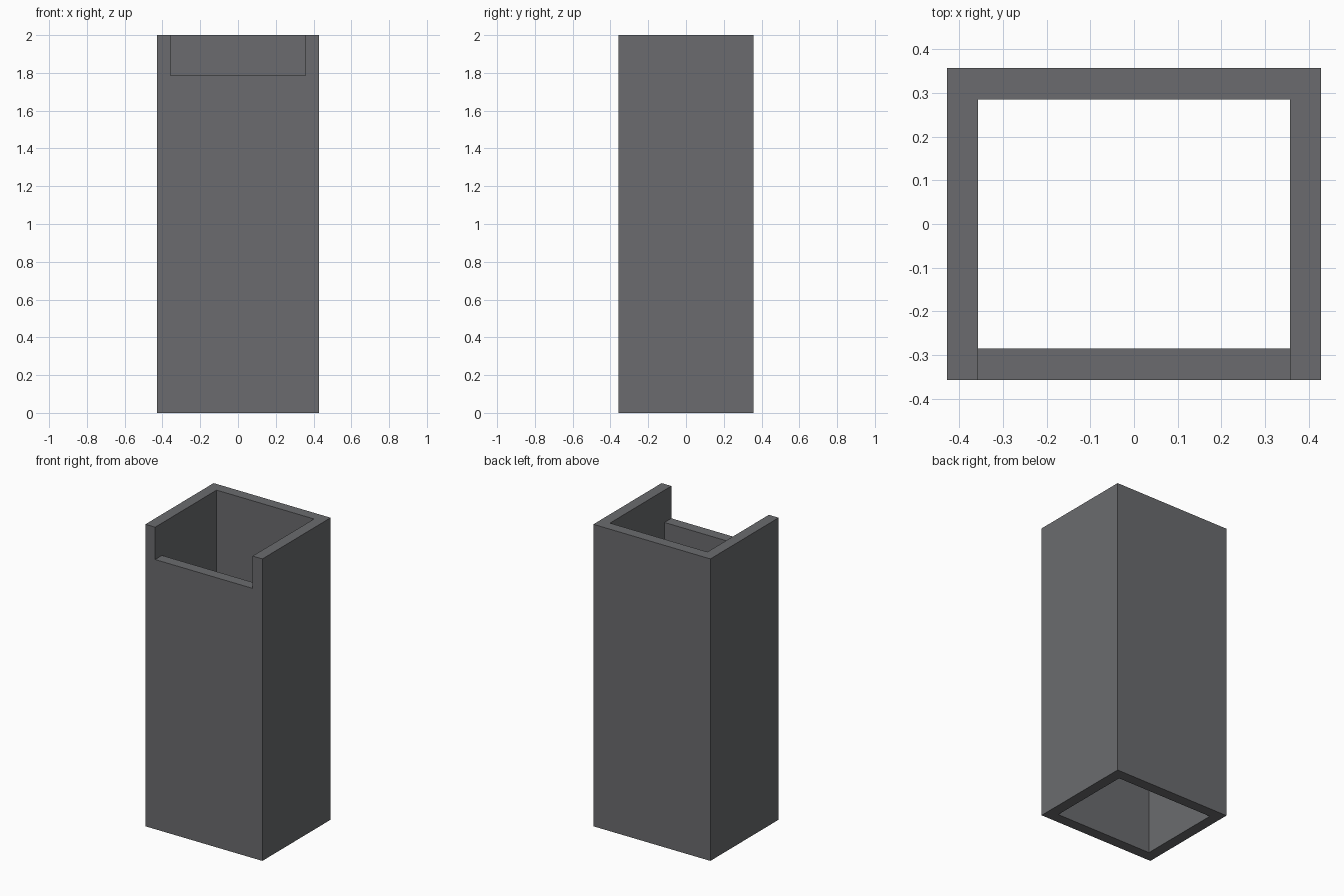
import bpy, bmesh

if "Cube" in bpy.data.objects:
    bpy.data.objects.remove(bpy.data.objects["Cube"])

U = 1 / 14                      # wall thickness; the model is 12 x 10 x 28 walls
W, D, H = 6 * U, 5 * U, 28 * U  # half width, half depth, height

gray = bpy.data.materials.new("dark_gray")
gray.diffuse_color = (0.145, 0.148, 0.156, 1)
gray.use_nodes = True
gray.node_tree.nodes["Principled BSDF"].inputs["Base Color"].default_value = gray.diffuse_color


def extrude_x(name, profile, half):
    """Solid made from a (y, z) profile extruded from -half to +half along x."""
    bm = bmesh.new()
    face = bm.faces.new([bm.verts.new((-half, y, z)) for y, z in profile])
    ext = bmesh.ops.extrude_face_region(bm, geom=[face], use_keep_orig=True)
    verts = [g for g in ext["geom"] if isinstance(g, bmesh.types.BMVert)]
    bmesh.ops.translate(bm, verts=verts, vec=(2 * half, 0, 0))
    bmesh.ops.recalc_face_normals(bm, faces=bm.faces)
    mesh = bpy.data.meshes.new(name)
    bm.to_mesh(mesh)
    bm.free()
    mesh.materials.append(gray)
    obj = bpy.data.objects.new(name, mesh)
    bpy.context.collection.objects.link(obj)
    return obj


# Outer block
shaft = extrude_x("square_shaft", [(-D, 0), (D, 0), (D, H), (-D, H)], W)

# Cutter: through bore plus the notch at the top of the front wall
notch = H - 3 * U
cutter = extrude_x("bore_and_notch_cutter",
                   [(D - U, -0.1), (D - U, H + 0.1), (-D - 0.1, H + 0.1),
                    (-D - 0.1, notch), (-D + U, notch), (-D + U, -0.1)], W - U)
cutter.hide_render = True
cutter.hide_set(True)

cut = shaft.modifiers.new("hollow", 'BOOLEAN')
cut.operation = 'DIFFERENCE'
cut.solver = 'EXACT'
cut.object = cutter
